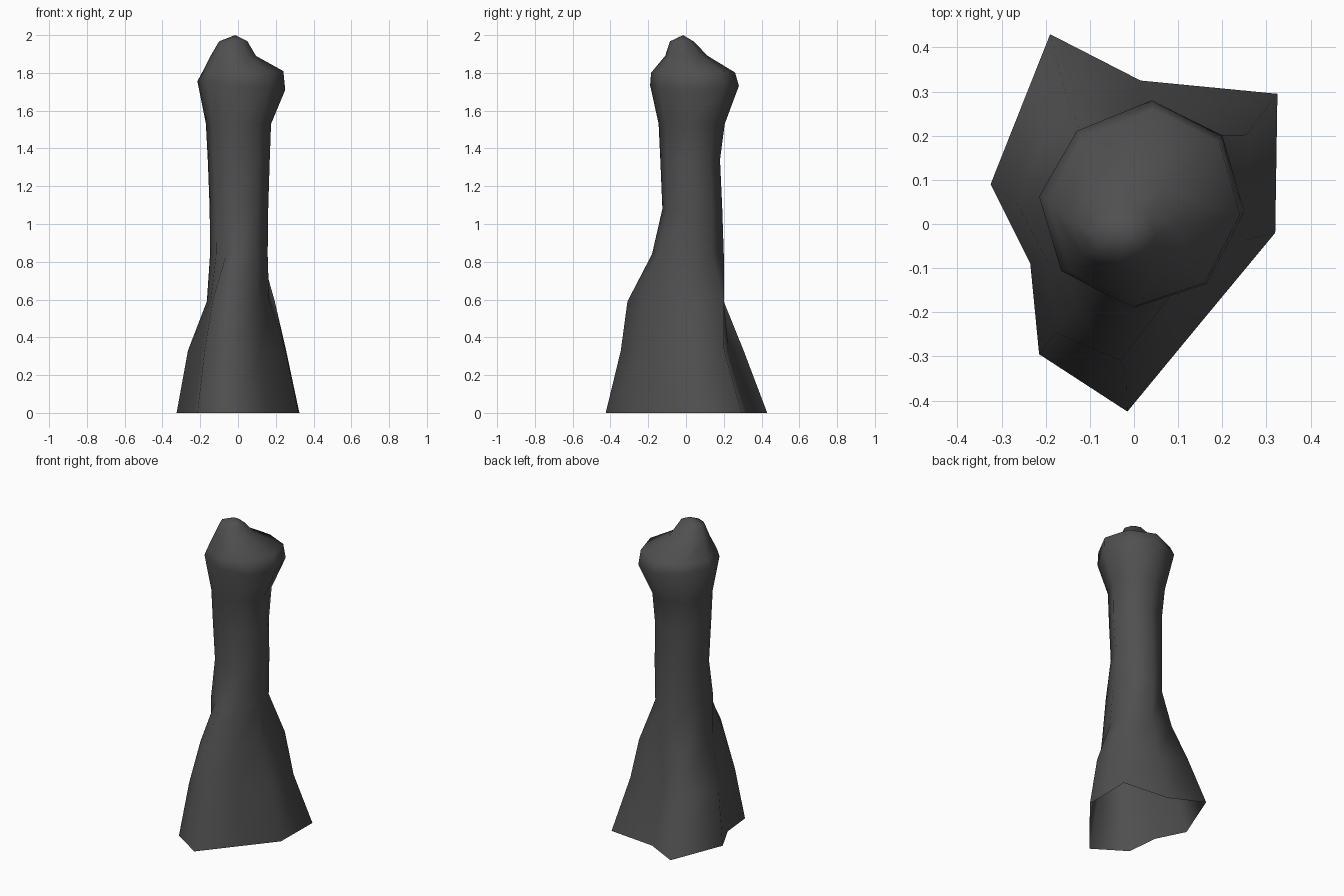
import bpy
import bmesh

default_cube = bpy.data.objects.get("Cube")
if default_cube:
    bpy.data.objects.remove(default_cube, do_unlink=True)

# Dark stone material
stone = bpy.data.materials.new("dark_grey_stone")
stone.use_nodes = True
stone_colour = (0.08, 0.08, 0.08, 1)
stone.diffuse_color = stone_colour
shader = stone.node_tree.nodes["Principled BSDF"]
shader.inputs["Base Color"].default_value = stone_colour
shader.inputs["Roughness"].default_value = 0.9

# Cross-section outlines, counter-clockwise from the front corner
flared_foot = [(-.015, -.425), (.15, -.225), (.32, -.02), (.325, .295), (.015, .325),
               (-.19, .43), (-.325, .09), (-.235, -.09), (-.215, -.295)]
waist = [(-.03, -.31), (.1, -.17), (.165, -.02), (.195, .2), (.03, .2),
         (-.12, .2), (-.165, .06), (-.145, -.07), (-.135, -.19)]
round_head = [(0, -.19), (.165, -.135), (.25, .03), (.2, .205), (.04, .285),
              (-.13, .215), (-.215, .065), (-.165, -.105), (-.085, -.148)]


def stretch(value, values, low, high):
    """Move a coordinate from the span of its outline to a new span."""
    return low + (value - min(values)) * (high - low) / (max(values) - min(values))


def add_ring(mesh, outline, left, right, front, back, height, tilt=0):
    """Fit an outline into the given bounds, with a slight sideways tilt."""
    xs = [point[0] for point in outline]
    ys = [point[1] for point in outline]
    ring = []
    for point in outline:
        x = stretch(point[0], xs, left, right)
        y = stretch(point[1], ys, front, back)
        ring.append(mesh.verts.new((x, y, height + tilt * x)))
    return ring


def bridge(mesh, lower, upper):
    """Join two rings with a band of faces."""
    count = len(lower)
    for i in range(count):
        j = (i + 1) % count
        mesh.faces.new((lower[i], lower[j], upper[j], upper[i]))


# Outline, left, right, front, back, height, tilt
sections = [
    (flared_foot, -.325, .325, -.425, .43, 0),
    (flared_foot, -.265, .255, -.345, .305, .33),
    (waist, -.165, .195, -.31, .2, .59),
    (round_head, -.148, .157, -.18, .2, .84),
    (round_head, -.15, .16, -.125, .192, 1.08),
    (round_head, -.16, .168, -.136, .18, 1.34),
    (round_head, -.17, .175, -.145, .205, 1.53),
    (round_head, -.215, .25, -.19, .28, 1.735, -.1),
    (round_head, -.195, .24, -.185, .26, 1.8, .04),
    (round_head, -.145, .095, -.11, .115, 1.89),
    (round_head, -.1, .05, -.085, .04, 1.967),
]

# Pillar shaft lofted through the sections, open underneath
mesh = bmesh.new()
rings = [add_ring(mesh, *section) for section in sections]
for lower, upper in zip(rings, rings[1:]):
    bridge(mesh, lower, upper)

# Rounded tip
tip = mesh.verts.new((-.015, -.015, 2))
crown = rings[-1]
for i, corner in enumerate(crown):
    mesh.faces.new((corner, crown[(i + 1) % len(crown)], tip))
for face in mesh.faces:
    face.smooth = True

pillar_data = bpy.data.meshes.new("rock_pillar")
mesh.to_mesh(pillar_data)
mesh.free()
pillar_data.materials.append(stone)
pillar = bpy.data.objects.new("rock_pillar", pillar_data)
bpy.context.collection.objects.link(pillar)
